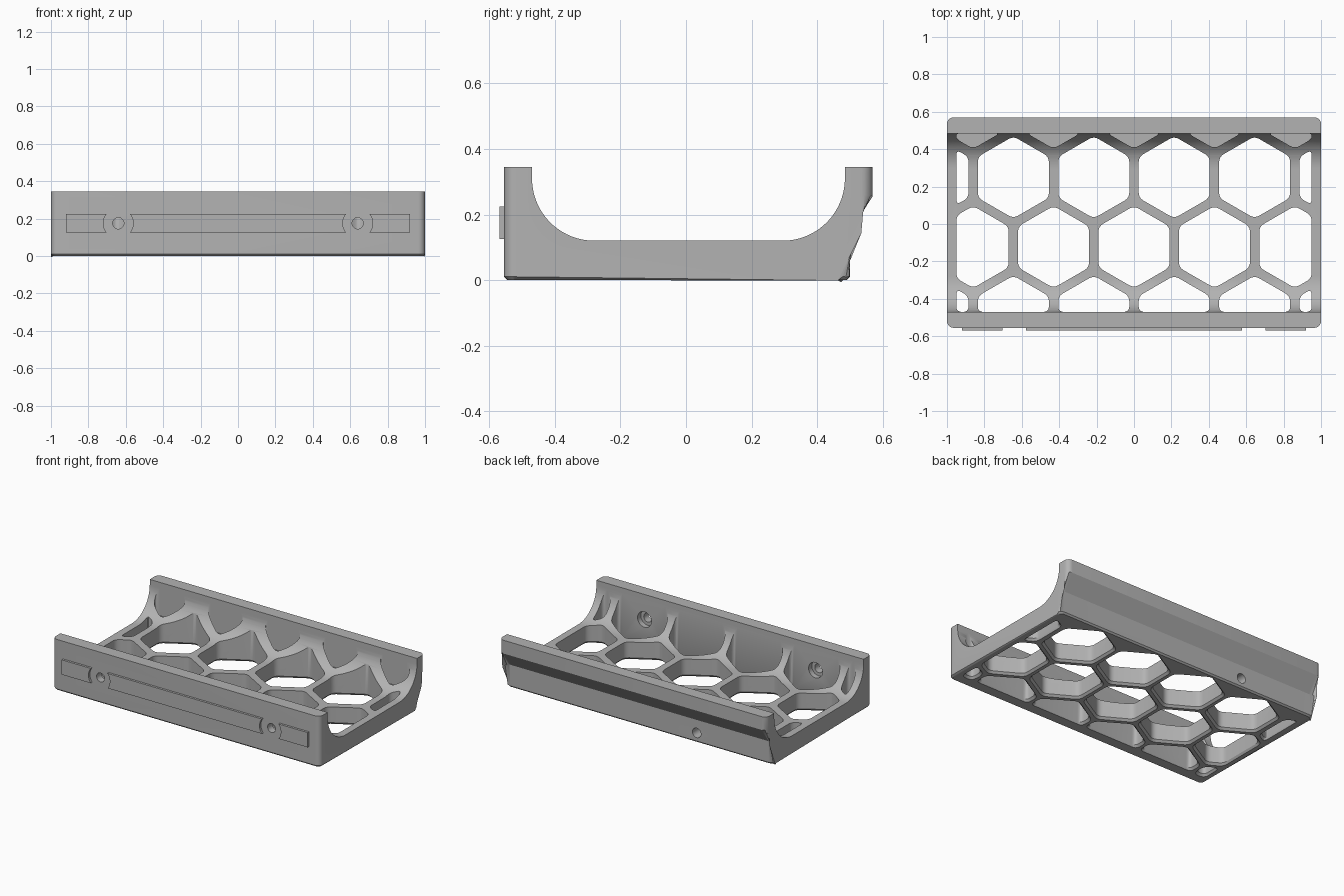
import bpy, bmesh
from math import sin, cos, pi, sqrt
from mathutils import Vector

cube = bpy.data.objects.get("Cube")
if cube:
    bpy.data.objects.remove(cube, do_unlink=True)

grey = bpy.data.materials.new("plain_grey")
grey.use_nodes = True
colour = (0.45, 0.45, 0.45, 1)
grey.diffuse_color = colour
grey.node_tree.nodes["Principled BSDF"].inputs["Base Color"].default_value = colour


def loft(bm, rings):
    """Closed solid through rings with equal point counts."""
    rows = [[bm.verts.new(p) for p in ring] for ring in rings]
    n = len(rows[0])
    for a, b in zip(rows, rows[1:]):
        for i in range(n):
            j = (i + 1) % n
            bm.faces.new((a[i], a[j], b[j], b[i]))
    bm.faces.new(rows[0][::-1])
    bm.faces.new(rows[-1])


def finish(name, bm):
    bmesh.ops.recalc_face_normals(bm, faces=bm.faces[:])
    mesh = bpy.data.meshes.new(name)
    bm.to_mesh(mesh)
    bm.free()
    mesh.materials.append(grey)
    obj = bpy.data.objects.new(name, mesh)
    bpy.context.collection.objects.link(obj)
    return obj


def activate(obj):
    bpy.ops.object.select_all(action='DESELECT')
    obj.select_set(True)
    bpy.context.view_layer.objects.active = obj


def cut(target, cutter):
    cutter.hide_render = True
    mod = target.modifiers.new("cut", 'BOOLEAN')
    mod.operation = 'DIFFERENCE'
    mod.solver = 'EXACT'
    mod.object = cutter
    activate(target)
    bpy.ops.object.modifier_apply(modifier=mod.name)
    bpy.data.objects.remove(cutter, do_unlink=True)


# Tray body: a cradle section swept along x
FLOOR, TOP, R = 0.12, 0.345, 0.19
FRONT, BACK = -0.47, 0.485
outer = [(-0.555, TOP), (-0.555, 0), (0.5, 0), (0.5, 0.153), (0.57, 0.255), (0.57, TOP)]
steps = 24
angles = [i * pi / 2 / steps for i in range(steps + 1)]
right_arc = [(BACK - R + R * cos(a), FLOOR + R - R * sin(a)) for a in angles]
left_arc = [(FRONT + R - R * sin(a), FLOOR + R - R * cos(a)) for a in angles]
section = outer + [(BACK, TOP)] + right_arc + left_arc + [(FRONT, TOP)]

bm = bmesh.new()
loft(bm, [[(x, y, z) for y, z in section] for x in (-1, 1)])


def on_outside(v):
    return any(abs(v.co.y - y) + abs(v.co.z - z) < 1e-4 for y, z in outer)


# Rounded outer corners, then a small chamfer under the base
corners = [e for e in bm.edges
           if all(on_outside(v) for v in e.verts)
           and abs(e.verts[0].co.x - e.verts[1].co.x) < 1e-4
           and abs(e.verts[0].co.z - e.verts[1].co.z) > 1e-3]
bmesh.ops.bevel(bm, geom=corners, offset=0.035, segments=5, profile=0.5, affect='EDGES')
base = [e for e in bm.edges if all(abs(v.co.z) < 1e-5 for v in e.verts)]
bmesh.ops.bevel(bm, geom=base, offset=0.01, segments=1, affect='EDGES')
body = finish("tray_body", bm)


# Honeycomb openings
def clip(poly, axis, limit, sign):
    """Keep the part of a polygon on one side of an axis line."""
    out = []
    for a, b in zip(poly, poly[1:] + poly[:1]):
        da, db = sign * (limit - a[axis]), sign * (limit - b[axis])
        if da >= 0:
            out.append(a)
        if da * db < 0:
            out.append(a.lerp(b, da / (da - db)))
    return out


def rounded(poly, size):
    out = []
    for i, p in enumerate(poly):
        a, b = poly[i - 1] - p, poly[(i + 1) % len(poly)] - p
        p0 = p + a.normalized() * min(size, a.length * 0.45)
        p2 = p + b.normalized() * min(size, b.length * 0.45)
        for k in range(6):
            t = k / 5
            out.append(p0 * (1 - t) ** 2 + p * 2 * t * (1 - t) + p2 * t * t)
    return out


PITCH = 0.43
HEX_R = 0.19 / cos(pi / 6)
bm = bmesh.new()
for row in range(4):
    cy = 0.622 - row * PITCH * sqrt(3) / 2
    for col in range(-3, 4):
        cx = (col + 0.5 * (row % 2)) * PITCH
        poly = [Vector((cx + HEX_R * sin(k * pi / 3), cy + HEX_R * cos(k * pi / 3)))
                for k in range(6)]
        for axis, limit, sign in ((0, 0.95, 1), (0, -0.95, -1),
                                  (1, BACK, 1), (1, FRONT, -1)):
            poly = clip(poly, axis, limit, sign)
        if len(poly) < 3:
            continue
        poly = rounded(poly, 0.03)
        if row == 0:
            # Blind pockets in the rear curve
            loft(bm, [[(p.x, p.y, z) for p in poly] for z in (FLOOR, 0.5)])
            continue
        # Through openings with a chamfered lower rim
        mid = sum(poly, Vector((0, 0))) / len(poly)
        flare = [p + (p - mid).normalized() * 0.014 for p in poly]
        loft(bm, [[(p.x, p.y, z) for p in ring]
                  for ring, z in ((flare, -0.05), (flare, 0), (poly, 0.014), (poly, 0.5))])
cut(body, finish("honeycomb_cutter", bm))


# Screw holes in the front wall, counterbored inside, and one rear hole
def circle(x, y, z, r):
    return [(x + r * cos(i * pi / 16), y, z + r * sin(i * pi / 16)) for i in range(32)]


HOLE_X, HOLE_Z = 0.64, 0.175
bm = bmesh.new()
for x in (-HOLE_X, HOLE_X):
    loft(bm, [circle(x, y, HOLE_Z, r) for y, r in
              ((-0.6, 0.03), (-0.505, 0.03), (-0.505, 0.052), (-0.44, 0.052))])
loft(bm, [circle(-PITCH, y, 0.065, 0.032) for y in (0.43, 0.6)])
cut(body, finish("hole_cutter", bm))


# Raised label plates with edges curved around the screw holes
def notch(x, side):
    zs = [-0.05 + i * 0.01 for i in range(11)]
    return [(x + side * sqrt(0.08 ** 2 - z * z), HOLE_Z + z) for z in zs]


def straight(x):
    return [(x, HOLE_Z - 0.05 + i * 0.01) for i in range(11)]


plates = {"right_plate": (straight(-0.92), notch(-HOLE_X, -1)),
          "middle_plate": (notch(-HOLE_X, 1), notch(HOLE_X, -1)),
          "left_plate": (notch(HOLE_X, 1), straight(0.92))}
parts = [body]
for name, (start, end) in plates.items():
    bm = bmesh.new()
    outline = start + end[::-1]
    loft(bm, [[(x, y, z) for x, z in outline] for y in (-0.57, -0.55)])
    parts.append(finish(name, bm))

for part in parts:
    activate(part)
    bpy.ops.object.shade_smooth_by_angle(angle=pi / 6)
